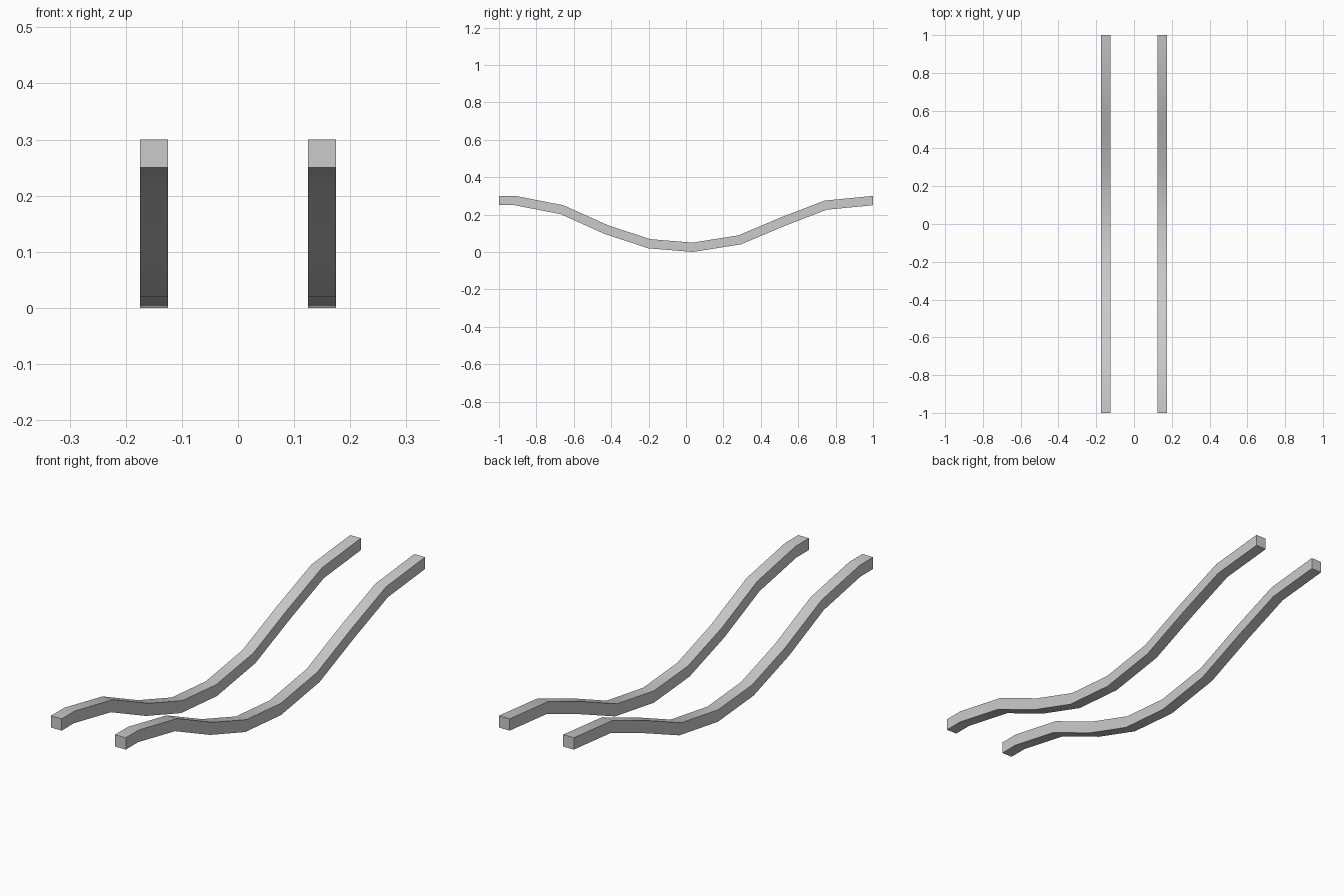
import bpy, bmesh
from mathutils import Vector

if "Cube" in bpy.data.objects:
    bpy.data.objects.remove(bpy.data.objects["Cube"])

HALF = 0.025      # half of the square section
OFFSET = 0.15     # rail centre from x = 0

# Centre line of a rail in the side view (y, z)
PATH = [Vector(p) for p in (
    (-1.0, 0.275), (-0.915, 0.275), (-0.663, 0.226), (-0.427, 0.12),
    (-0.197, 0.044), (0.036, 0.025), (0.288, 0.065), (0.52, 0.163),
    (0.746, 0.25), (1.0, 0.275))]


def path_normal(i):
    # Plumb end cuts, mitred joints between
    if i in (0, len(PATH) - 1):
        return Vector((0, 1))
    a = (PATH[i] - PATH[i - 1]).normalized()
    b = (PATH[i + 1] - PATH[i]).normalized()
    t = (a + b).normalized()
    return Vector((-t.y, t.x))


def make_rail(name, x):
    bm = bmesh.new()
    rings = []
    for i, p in enumerate(PATH):
        n = path_normal(i) * HALF
        rings.append([bm.verts.new((x + sx * HALF, p.x + sz * n.x, p.y + sz * n.y))
                      for sx, sz in ((-1, -1), (1, -1), (1, 1), (-1, 1))])
    for r, s in zip(rings, rings[1:]):
        for k in range(4):
            j = (k + 1) % 4
            bm.faces.new((r[k], r[j], s[j], s[k]))
    bm.faces.new(rings[0])
    bm.faces.new(rings[-1])
    bmesh.ops.recalc_face_normals(bm, faces=bm.faces)
    mesh = bpy.data.meshes.new(name)
    bm.to_mesh(mesh)
    bm.free()
    obj = bpy.data.objects.new(name, mesh)
    bpy.context.collection.objects.link(obj)
    # Smooth along the bends, sharp along the square edges
    bpy.ops.object.select_all(action='DESELECT')
    obj.select_set(True)
    bpy.context.view_layer.objects.active = obj
    bpy.ops.object.shade_smooth_by_angle()


# Pair of dipping track rails
make_rail("left_rail", -OFFSET)
make_rail("right_rail", OFFSET)
